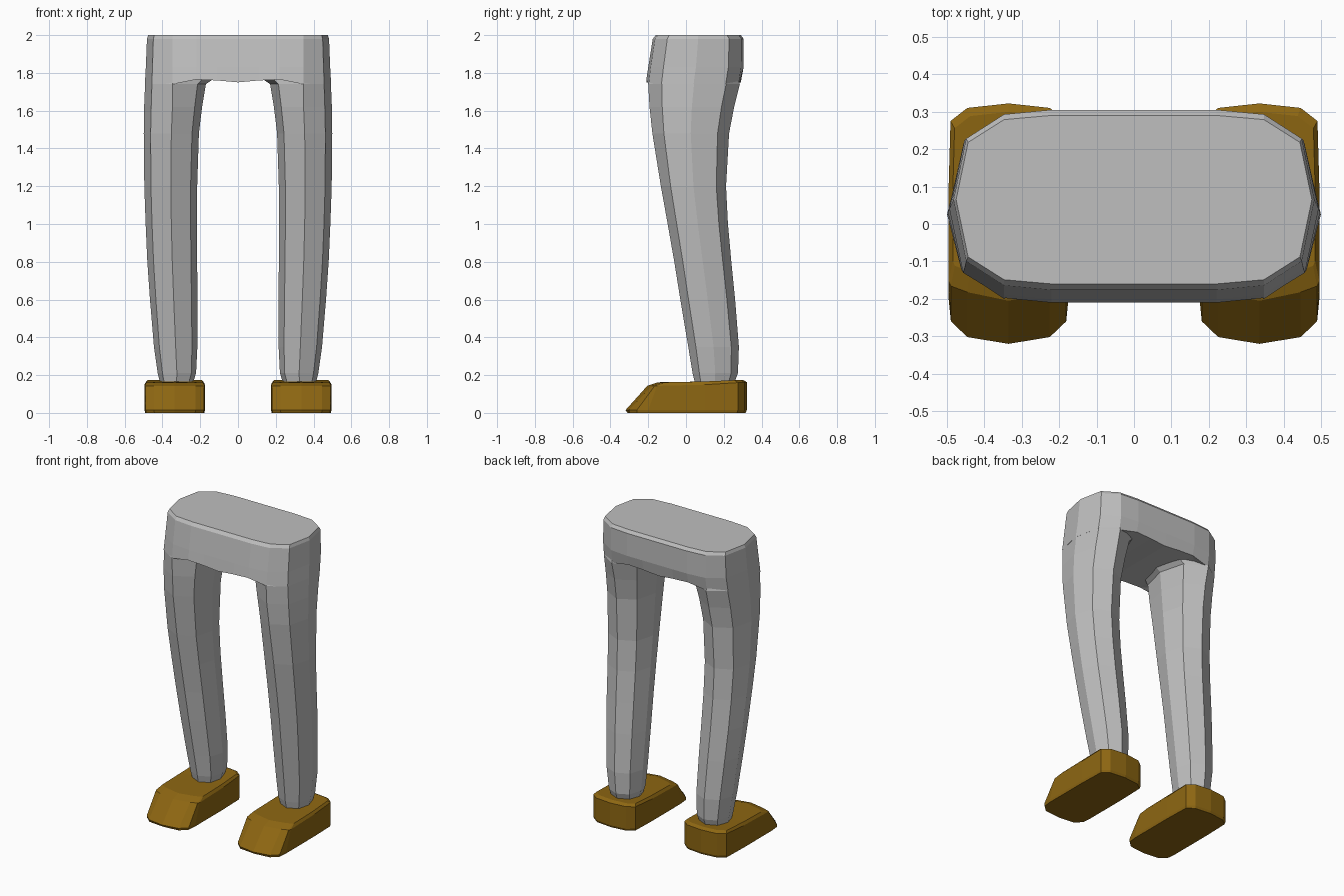
import bpy, bmesh

if "Cube" in bpy.data.objects:
    bpy.data.objects.remove(bpy.data.objects["Cube"])


def material(name, rgb):
    m = bpy.data.materials.new(name)
    m.diffuse_color = (*rgb, 1)
    m.use_nodes = True
    m.node_tree.nodes["Principled BSDF"].inputs["Base Color"].default_value = m.diffuse_color
    return m


GREY = material("grey cloth", (0.52, 0.52, 0.52))
BROWN = material("brown leather", (0.27, 0.135, 0.006))


def loft(name, rings, mat, mirror=False):
    """Skin a stack of closed rings and cap both ends."""
    bm = bmesh.new()
    vs = [[bm.verts.new(p) for p in r] for r in rings]
    n = len(rings[0])
    for a, b in zip(vs, vs[1:]):
        for i in range(n):
            j = (i + 1) % n
            bm.faces.new((a[i], a[j], b[j], b[i]))
    caps = [bm.faces.new(vs[0]), bm.faces.new(vs[-1])]
    bmesh.ops.triangulate(bm, faces=caps)
    bmesh.ops.recalc_face_normals(bm, faces=bm.faces)
    me = bpy.data.meshes.new(name)
    bm.to_mesh(me)
    bm.free()
    me.materials.append(mat)
    ob = bpy.data.objects.new(name, me)
    bpy.context.collection.objects.link(ob)
    if mirror:
        mod = ob.modifiers.new("mirror", 'MIRROR')
        mod.use_mirror_merge = False
    return ob


def both_sides(half):
    """Close a +x half outline (ends on x = 0) by reflecting it."""
    return half + [(-x, y, z) for x, y, z in half[-2:0:-1]]


# trouser leg: z, outer x, inner x, front y, back y
LEG = [(0.12, 0.40, 0.24, 0.06, 0.24),
       (0.17, 0.415, 0.235, 0.045, 0.26),
       (0.21, 0.425, 0.222, 0.035, 0.275),
       (0.35, 0.445, 0.215, 0.012, 0.28),
       (0.60, 0.466, 0.215, -0.03, 0.26),
       (0.80, 0.48, 0.216, -0.062, 0.24),
       (1.00, 0.489, 0.217, -0.097, 0.222),
       (1.20, 0.496, 0.216, -0.133, 0.212),
       (1.48, 0.499, 0.207, -0.178, 0.228),
       (1.62, 0.497, 0.19, -0.193, 0.255),
       (1.74, 0.492, 0.17, -0.20, 0.285),
       (1.79, 0.48, 0.10, -0.18, 0.27)]
OCT = [(1, 0), (.75, .7), (0, 1), (-.75, .7), (-1, 0), (-.75, -.7), (0, -1), (.75, -.7)]


def leg_ring(z, xo, xi, yf, yb):
    cy, h = (yf + yb) / 2, (yb - yf) / 2
    cx = 0.347 if z > 1.6 else (xo + xi) / 2   # outer half stays in line at the hip
    return [(cx + u * ((xo - cx) if u > 0 else (cx - xi)), cy + v * h, z) for u, v in OCT]


loft("trouser_leg", [leg_ring(*r) for r in LEG], GREY, True)


# hip block with arched lower edge
def hip_ring(z, xo, yf, yb, arch=False):
    cy, h, cx = (yf + yb) / 2, (yb - yf) / 2, 0.347
    w = xo - cx
    half = [(0, -1), (.11, -1), (.22, -1), (cx, -.95), (cx + .75 * w, -.68), (xo, 0),
            (cx + .75 * w, .68), (cx, .95), (.22, 1), (.11, 1), (0, 1)]
    lift = {0: .01, .11: .02, .22: .025} if arch else {}
    return both_sides([(x, cy + v * h, z + lift.get(x, 0)) for x, v in half])


loft("hips", [hip_ring(1.74, 0.493, -0.21, 0.29, True),
              hip_ring(1.83, 0.488, -0.20, 0.305),
              hip_ring(1.98, 0.482, -0.176, 0.305),
              hip_ring(2.0, 0.475, -0.16, 0.29)], GREY)

# shoe: outline around its own centre line, toe sloping back
SHOE = [(0, -.32), (.11, -.302), (.154, -.26), (.16, -.2), (.16, .1),
        (.155, .275), (.11, .31), (0, .322)]


def shoe_ring(z, scale, toe, heel_rise=0):
    half = []
    for i, (x, y) in enumerate(SHOE):
        x *= scale
        y = max(y * scale if y > 0 else y, toe + x * .1)
        if y < -.05 and toe > -.3:     # keep the pulled-back toe rounded
            y += .012 * i
        half.append((x, y, z + heel_rise * max(y, 0) / .32))
    return [(x + .335, y, h) for x, y, h in both_sides(half)]


loft("shoe", [shoe_ring(0.0, .98, -.31), shoe_ring(0.015, 1, -.33),
              shoe_ring(0.143, 1, -.205, .02), shoe_ring(0.162, .93, -.15, .014)], BROWN, True)
